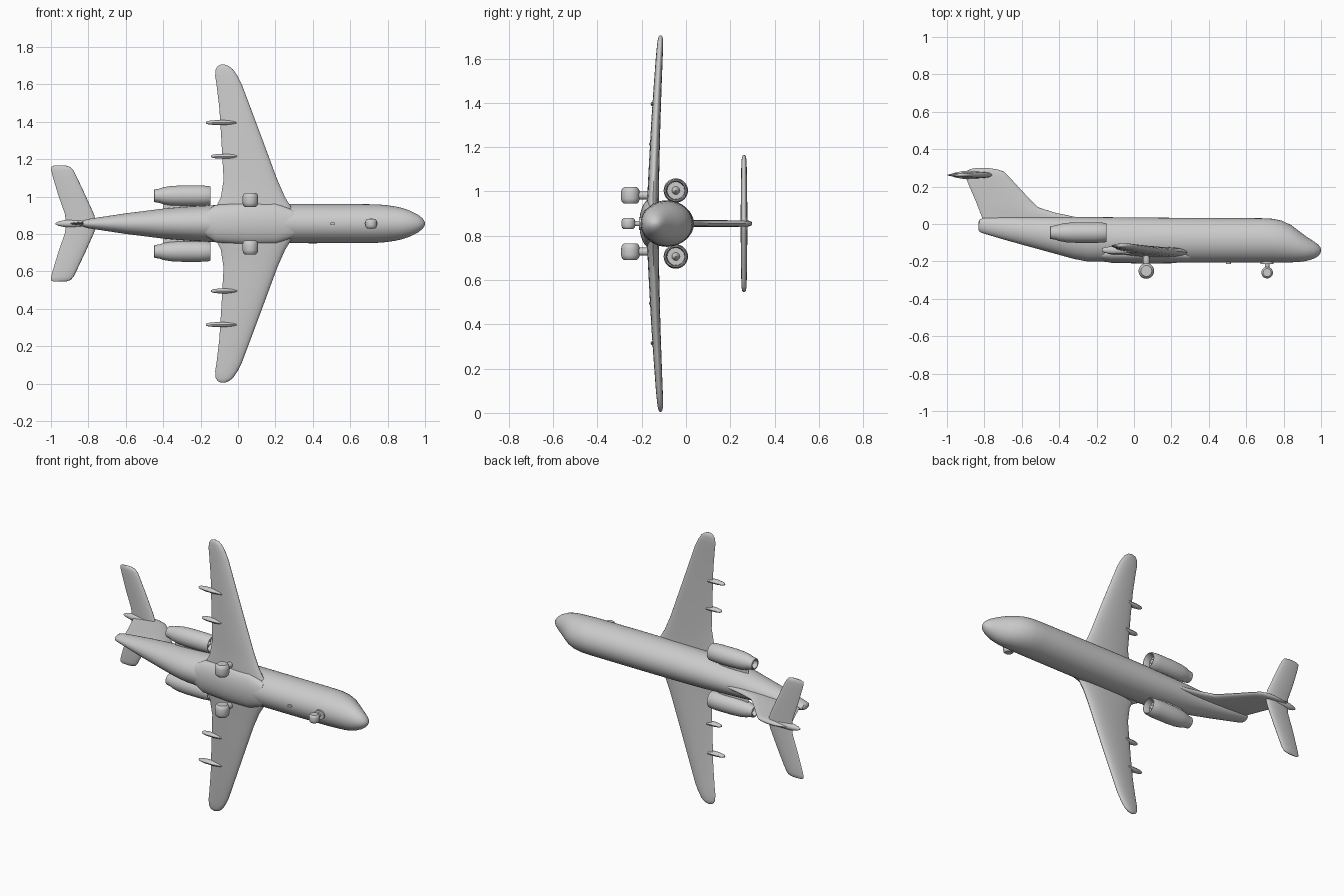
import bpy, bmesh, math
from mathutils import Vector

if "Cube" in bpy.data.objects:
    bpy.data.objects.remove(bpy.data.objects["Cube"])

CZ = 0.855  # height of the symmetry plane; all parts are built relative to it
grey = bpy.data.materials.new("light_grey")
grey.diffuse_color = (0.6, 0.6, 0.6, 1)
grey.use_nodes = True
grey.node_tree.nodes["Principled BSDF"].inputs["Base Color"].default_value = grey.diffuse_color


def loft(name, rings, mirror=False, angle=40):
    """Skin a list of equal-length point rings, cap both ends, optionally mirror in z."""
    bm = bmesh.new()
    rows = [[bm.verts.new(p) for p in ring] for ring in rings]
    n = len(rows[0])
    for a, b in zip(rows, rows[1:]):
        for i in range(n):
            j = (i + 1) % n
            bm.faces.new((a[i], a[j], b[j], b[i]))
    bm.faces.new(rows[0])
    bm.faces.new(rows[-1])
    bmesh.ops.recalc_face_normals(bm, faces=bm.faces)
    mesh = bpy.data.meshes.new(name)
    bm.to_mesh(mesh)
    bm.free()
    mesh.materials.append(grey)
    ob = bpy.data.objects.new(name, mesh)
    bpy.context.collection.objects.link(ob)
    ob.location.z = CZ
    if mirror:
        mod = ob.modifiers.new("mirror", 'MIRROR')
        mod.use_axis = (False, False, True)
        mod.use_mirror_merge = False
    bpy.ops.object.select_all(action='DESELECT')
    ob.select_set(True)
    bpy.context.view_layer.objects.active = ob
    bpy.ops.object.shade_smooth_by_angle(angle=math.radians(angle))
    return ob


def angles(n):
    return [2 * math.pi * i / n for i in range(n)]


def body(name, stations, z=0, n=32, **kw):
    """Elliptical body along x; stations are (x, y_top, y_bottom, half_width)."""
    loft(name, [[(x, (t + b) / 2 + (t - b) / 2 * math.sin(a), z + w * math.cos(a))
                 for a in angles(n)] for x, t, b, w in stations], **kw)


def lathe(name, profile, y, z, **kw):
    """Round body along x; profile is (x, radius)."""
    body(name, [(x, y + r, y - r, r) for x, r in profile], z, **kw)


def foil(lead, trail, thick, n=24):
    """Aerofoil loop as (chord position, thickness offset), fattest near the front."""
    return [(trail + (lead - trail) * (0.5 + 0.5 * math.cos(a)),
             thick * 0.5 * math.sin(a) * (0.85 + 0.3 * math.cos(a))) for a in angles(n)]


def wing(name, stations, **kw):
    """Span along z; stations are (z, lead_x, trail_x, y, thickness)."""
    loft(name, [[(x, y + o, z) for x, o in foil(l, t, th)]
                for z, l, t, y, th in stations], angle=60, **kw)


def wheel(name, x, y, z, r, w, **kw):
    """Tyre with rounded shoulders, axle along z."""
    prof = [(-.5, .35), (-.5, .7), (-.38, .92), (-.2, 1), (.2, 1), (.38, .92), (.5, .7), (.5, .35)]
    loft(name, [[(x + r * s * math.cos(a), y + r * s * math.sin(a), z + w * h)
                 for a in angles(20)] for h, s in prof], **kw)


def strut(name, x, z, y0, y1, rx, rz, **kw):
    """Upright leg along y."""
    loft(name, [[(x + rx * math.cos(a), y, z + rz * math.sin(a)) for a in angles(12)]
                for y in (y0, y1)], **kw)


# Fuselage with drooped nose and upswept tail
body("fuselage", [
    (-.832, .01, -.03, .008), (-.825, .025, -.043, .018), (-.8, .033, -.052, .025),
    (-.7, .036, -.082, .04), (-.6, .037, -.11, .055), (-.4, .037, -.165, .08),
    (-.32, .037, -.187, .087), (-.25, .037, -.2, .092), (-.1, .036, -.203, .1),
    (.1, .034, -.205, .104), (.4, .032, -.205, .105), (.68, .031, -.205, .104),
    (.74, .028, -.205, .103), (.79, .018, -.205, .099), (.84, -.006, -.205, .092),
    (.88, -.036, -.203, .083), (.92, -.066, -.198, .069), (.96, -.092, -.186, .049),
    (.985, -.11, -.172, .03), (.997, -.125, -.156, .013), (1.0, -.137, -.144, .003)], n=40)

# Belly fairing at the wing root
body("belly_fairing", [(-.2, -.14, -.19, .05), (-.12, -.11, -.208, .1), (.05, -.105, -.211, .112),
                       (.2, -.11, -.21, .11), (.3, -.14, -.2, .07)])

# Main wings with rounded tips
wing("main_wing", [
    (.03, .32, -.12, -.15, .065), (.1, .277, -.112, -.15, .062), (.14, .252, -.092, -.148, .058),
    (.235, .21, -.077, -.145, .054), (.465, .125, -.09, -.136, .046), (.62, .067, -.1, -.128, .04),
    (.745, .02, -.115, -.121, .035), (.79, -.003, -.122, -.118, .032), (.825, -.027, -.119, -.116, .028),
    (.843, -.05, -.108, -.115, .02), (.85, -.07, -.092, -.115, .008)], mirror=True)

# Flap track fairings under the trailing edge
for i, (z, x0, x1, y) in enumerate([(.36, -.145, .02, -.145), (.54, -.172, .02, -.138)]):
    length = x1 - x0
    body(f"flap_fairing_{i + 1}", [(x0 + length * f, y + .018 * s, y - .022 * s, .013 * s)
         for f, s in ((0, .3), (.06, .7), (.25, 1), (.55, 1), (.85, .6), (1, .1))],
         z=z, n=12, mirror=True)

# Rear engines with recessed intake, spinner and nozzle
lathe("engine", [
    (-.155, .002), (-.165, .01), (-.185, .018), (-.185, .039), (-.155, .04), (-.146, .044),
    (-.146, .048), (-.155, .052), (-.2, .055), (-.3, .055), (-.36, .052), (-.4, .045),
    (-.42, .038), (-.447, .034), (-.45, .03), (-.448, .025), (-.42, .023), (-.42, .002)],
    y=-.046, z=.149, mirror=True)
wing("engine_pylon", [(.05, -.19, -.4, -.046, .028), (.12, -.19, -.4, -.046, .028)], mirror=True)

# Tail fin with long dorsal fillet; rows are (y, lead_x, trail_x, thickness)
loft("tail_fin", [[(x, y, o) for x, o in foil(l, t, th)] for y, l, t, th in [
    (-.02, -.2, -.79, .036), (.035, -.3, -.812, .036), (.06, -.42, -.822, .036),
    (.088, -.51, -.833, .036), (.12, -.545, -.845, .035), (.2, -.62, -.88, .033),
    (.25, -.665, -.9, .032), (.28, -.695, -.9, .03), (.292, -.73, -.88, .024),
    (.299, -.78, -.85, .01)]], angle=60)

# T-tail plane and its centre bullet
wing("tailplane", [
    (0, -.755, -.92, .262, .036), (.05, -.77, -.925, .262, .034), (.15, -.815, -.96, .262, .031),
    (.25, -.862, -.99, .262, .028), (.285, -.88, -.999, .262, .025), (.302, -.895, -1.0, .262, .02),
    (.31, -.92, -.985, .262, .008)], mirror=True)
lathe("tail_bullet", [(-.975, .004), (-.96, .012), (-.92, .02), (-.84, .022), (-.78, .015), (-.75, .003)],
      y=.262, z=0, n=16)

# Landing gear
wheel("main_wheel", .066, -.251, .127, .042, .075, mirror=True)
strut("main_leg", .066, .127, -.25, -.14, .018, .018, mirror=True)
wheel("nose_wheel", .712, -.26, 0, .031, .05)
strut("nose_leg", .712, 0, -.26, -.19, .012, .012)
strut("nose_gear_bay", .712, 0, -.213, -.19, .035, .028)

# Small belly aerial
strut("belly_aerial", .505, 0, -.213, -.19, .014, .008)
